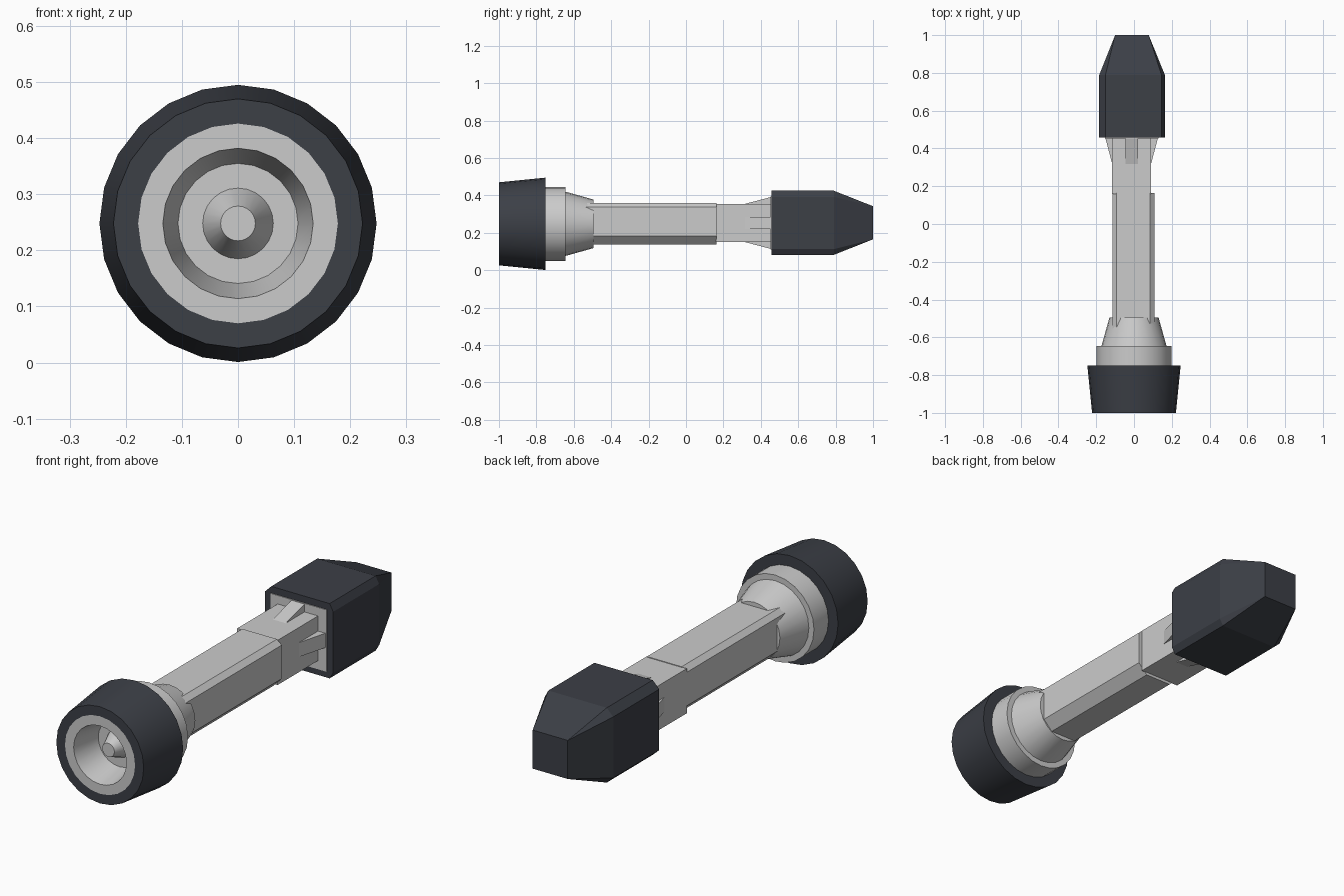
import bpy, bmesh
from math import sin, cos, pi

if "Cube" in bpy.data.objects:
    bpy.data.objects.remove(bpy.data.objects["Cube"])

CZ = 0.248   # height of the long axis


def make(name, bm, color=None, smooth=False):
    bmesh.ops.remove_doubles(bm, verts=bm.verts, dist=1e-5)
    bmesh.ops.recalc_face_normals(bm, faces=bm.faces)
    me = bpy.data.meshes.new(name)
    bm.to_mesh(me)
    bm.free()
    ob = bpy.data.objects.new(name, me)
    bpy.context.collection.objects.link(ob)
    if color:
        me.materials.append(color)
    if smooth:
        bpy.ops.object.select_all(action='DESELECT')
        ob.select_set(True)
        bpy.context.view_layer.objects.active = ob
        bpy.ops.object.shade_smooth_by_angle(angle=0.5)
    return ob


def skin(bm, loops, caps=True):
    """Bridge a series of equal-length point loops, optionally capping the ends."""
    rings = [[bm.verts.new(p) for p in loop] for loop in loops]
    n = len(rings[0])
    for a, b in zip(rings, rings[1:]):
        for i in range(n):
            j = (i + 1) % n
            bm.faces.new((a[i], a[j], b[j], b[i]))
    if caps:
        bm.faces.new(rings[0])
        bm.faces.new(rings[-1])


def lathe(name, profile, color=None, n=24, caps=True):
    """Turn (radius, y) points around the long axis."""
    bm = bmesh.new()
    skin(bm, [[(r * cos(2 * pi * i / n), y, CZ + r * sin(2 * pi * i / n))
               for i in range(n)] for r, y in profile], caps)
    return make(name, bm, color, True)


def section(y, x0, x1, z0, z1, cl=0, cr=0, cb=0, ct=0):
    """Rectangle in the xz plane with cut corners."""
    return [(x, y, z) for x, z in (
        (x0 + cl, z0), (x1 - cr, z0), (x1, z0 + cb), (x1, z1 - ct),
        (x1 - cr, z1), (x0 + cl, z1), (x0, z1 - ct), (x0, z0 + cb))]


def box(name, y0, y1, *rect):
    bm = bmesh.new()
    x0, x1, z0, z1 = rect
    skin(bm, [[(x0, y, z0), (x1, y, z0), (x1, y, z1), (x0, y, z1)] for y in (y0, y1)])
    return make(name, bm)


dark = bpy.data.materials.new("dark_rubber")
dark.diffuse_color = (0.045, 0.05, 0.062, 1)
dark.use_nodes = True
dark.node_tree.nodes["Principled BSDF"].inputs["Base Color"].default_value = dark.diffuse_color

# Front cup: centre stud, bowl, rim, collar and rear cone
lathe("front_cup", [(0.031, -0.94), (0.063, -0.86), (0.107, -0.86), (0.134, -1),
                    (0.178, -1), (0.178, -0.75), (0.198, -0.75), (0.198, -0.645),
                    (0.172, -0.645), (0.130, -0.495)])

# Dark flared grip ring around the cup
lathe("front_ring", [(0.178, -1), (0.222, -1), (0.247, -0.75), (0.198, -0.75)],
      dark, caps=False)

# Handle: chamfered bar, deeper chamfer along the bottom
c = 0.045
bar = [(-0.115 + c, 0.137), (0.108 - c, 0.137), (0.108, 0.183), (0.108, 0.337),
       (0.084, 0.358), (-0.092, 0.358), (-0.115, 0.337), (-0.115, 0.183)]
bm = bmesh.new()
skin(bm, [[(x, y, z) for x, z in bar] for y in (-0.6, 0.163)])
make("handle", bm)

# Square neck and the light plate on the back of the head
box("neck", 0.16, 0.47, -0.116, 0.089, 0.150, 0.355)
box("head_plate", 0.453, 0.47, -0.153, 0.131, 0.110, 0.394)

# Four wedge ribs between neck and head
NX, NZ, w = -0.0125, 0.2525, 0.033
bm = bmesh.new()
for k in range(4):
    ca, sa = round(cos(k * pi / 2)), round(sin(k * pi / 2))
    tri = [(0.09, 0.315), (0.102, 0.315), (0.139, 0.455), (0.09, 0.455)]
    skin(bm, [[(NX + r * ca - s * sa, y, NZ + r * sa + s * ca) for r, y in tri]
              for s in (-w, w)])
make("ribs", bm)

# Dark head: chamfered block tapering to a square tip
bm = bmesh.new()
block = (-0.184, 0.163, 0.082, 0.425, 0.033, 0.018, 0.030, 0.033)
skin(bm, [section(0.457, *block), section(0.79, *block),
          section(1.0, -0.100, 0.078, 0.165, 0.342)], caps=False)
bmesh.ops.remove_doubles(bm, verts=bm.verts, dist=1e-5)
bmesh.ops.holes_fill(bm, edges=bm.edges, sides=0)
make("head", bm, dark)
